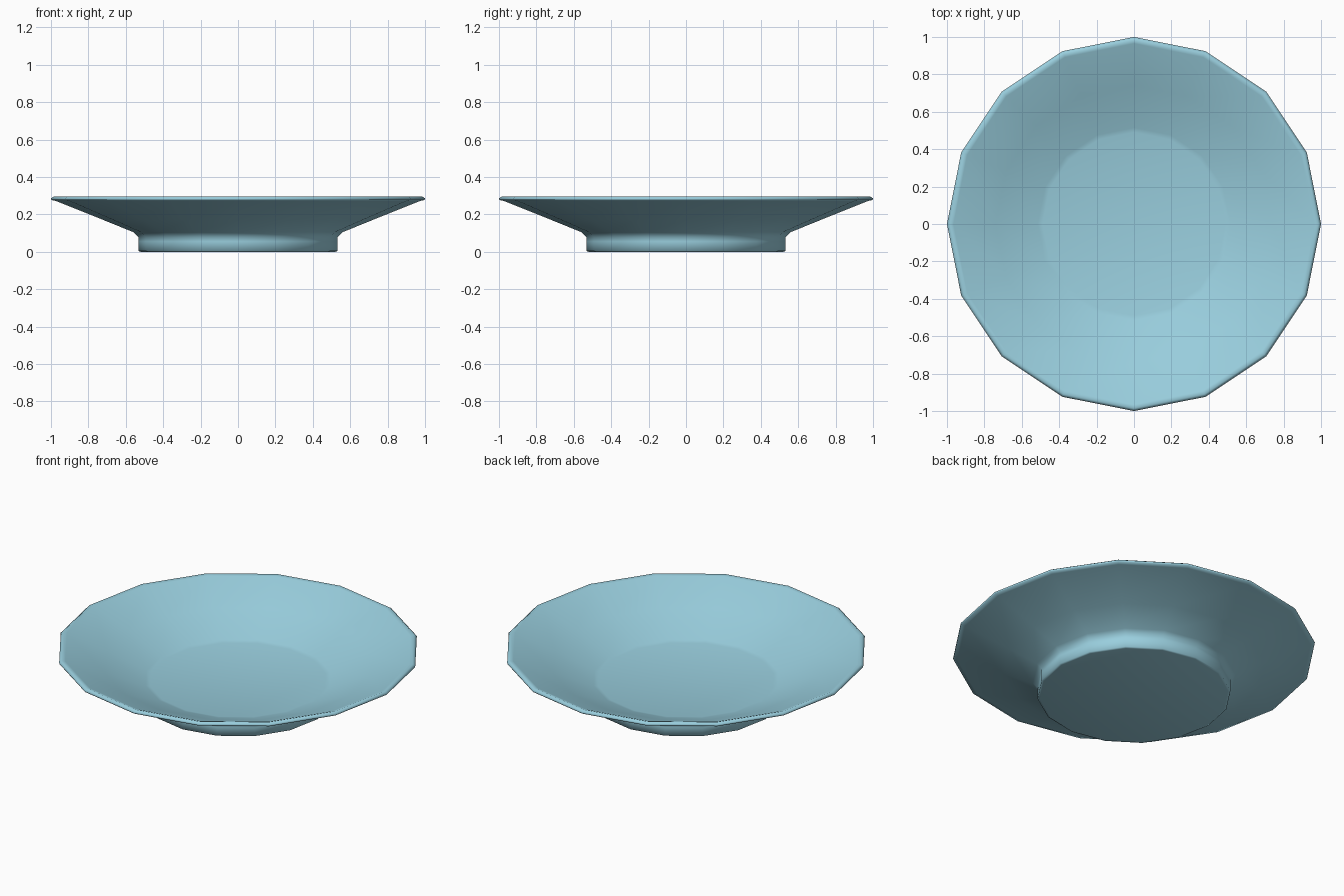
import bpy, bmesh, math

if "Cube" in bpy.data.objects:
    bpy.data.objects.remove(bpy.data.objects["Cube"])

SIDES = 16

# one glaze colour
glaze = bpy.data.materials.new("pale_blue_glaze")
glaze.diffuse_color = (0.32, 0.62, 0.73, 1.0)
glaze.use_nodes = True
glaze.node_tree.nodes["Principled BSDF"].inputs["Base Color"].default_value = glaze.diffuse_color

# outline from underside centre, around the rim, to the inner floor centre
profile = [
    (0.52, 0.0), (0.533, 0.004),               # foot bottom edge
    (0.533, 0.055), (0.533, 0.078),            # foot wall
    (0.56, 0.105), (0.72, 0.17), (0.975, 0.272),  # outer flare
    (0.998, 0.277), (1.0, 0.286), (0.985, 0.296), (0.965, 0.29),  # rim
    (0.74, 0.198), (0.515, 0.106),             # inner slope
    (0.49, 0.10),                              # inner floor edge
]

bm = bmesh.new()
rings = []
for r, z in profile:
    rings.append([bm.verts.new((r * math.cos(2 * math.pi * i / SIDES),
                                r * math.sin(2 * math.pi * i / SIDES), z))
                  for i in range(SIDES)])

# side bands
for a, b in zip(rings, rings[1:]):
    for i in range(SIDES):
        j = (i + 1) % SIDES
        bm.faces.new((a[i], a[j], b[j], b[i]))

# flat caps: underside and inner floor
bm.faces.new(list(reversed(rings[0])))
bm.faces.new(rings[-1])
bmesh.ops.recalc_face_normals(bm, faces=bm.faces)
for f in bm.faces:
    f.smooth = True

mesh = bpy.data.meshes.new("plate")
bm.to_mesh(mesh)
bm.free()
mesh.materials.append(glaze)
plate = bpy.data.objects.new("plate", mesh)
bpy.context.collection.objects.link(plate)
